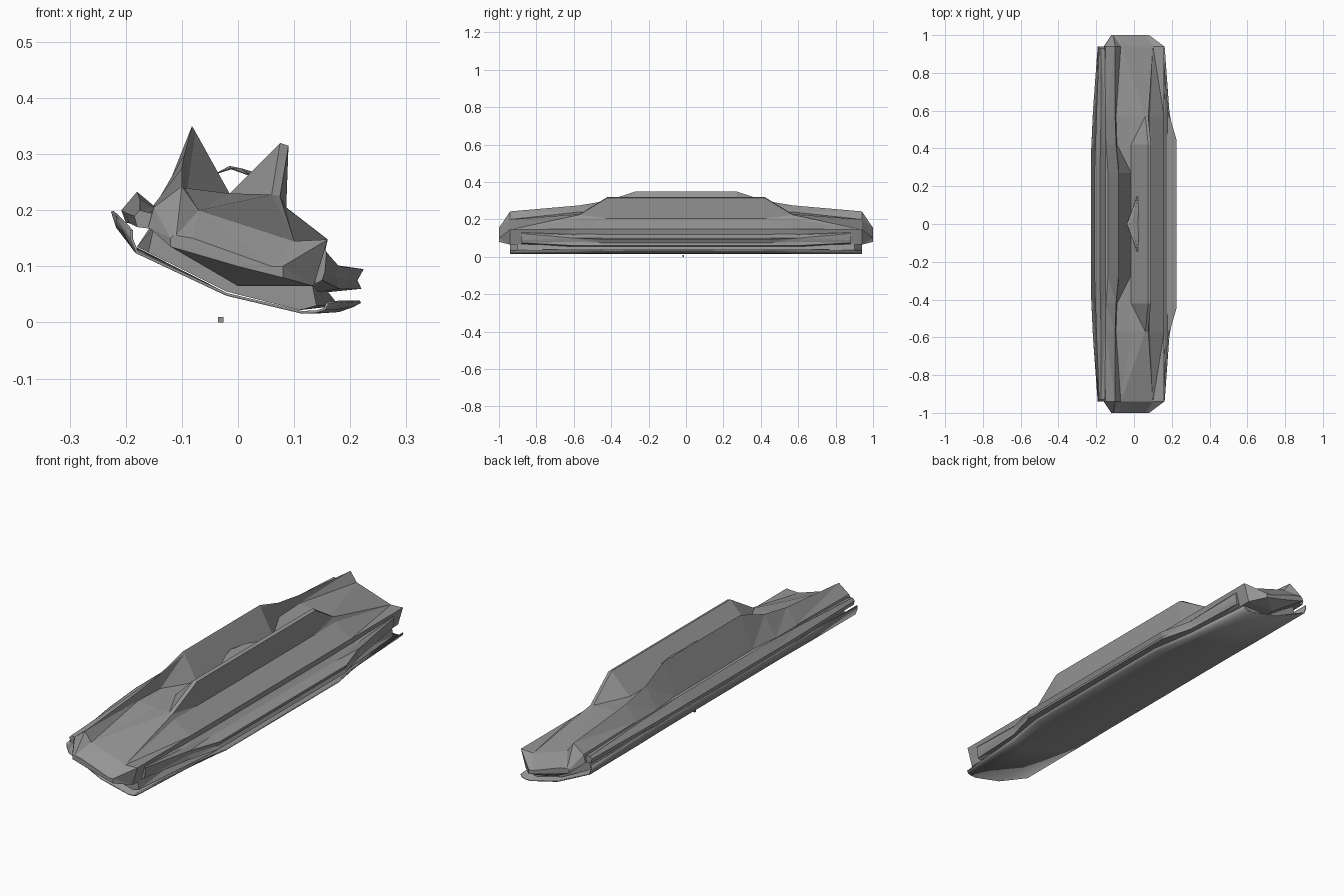
import bpy, bmesh

grey = bpy.data.materials.new("stone_grey")
grey.diffuse_color = (0.3, 0.3, 0.3, 1)


def loft(name, stations, closed=True, thick=0, smooth=False):
    """Skin matching (x, z) sections, given from the end inward, mirrored in y."""
    rows = [(-y, s) for y, s in stations]
    rows += [(y, s) for y, s in reversed(stations) if y > 0]
    bm = bmesh.new()
    rings = [[bm.verts.new((x, y, z)) for x, z in s] for y, s in rows]
    n = len(rings[0])
    for a, b in zip(rings, rings[1:]):
        for i in range(n if closed else n - 1):
            j = (i + 1) % n
            bm.faces.new((a[i], a[j], b[j], b[i]))
    if closed:
        bm.faces.new(rings[0])
        bm.faces.new(rings[-1])
    bmesh.ops.triangulate(bm, faces=bm.faces[:])
    bmesh.ops.remove_doubles(bm, verts=bm.verts[:], dist=0.0005)
    bmesh.ops.recalc_face_normals(bm, faces=bm.faces[:])
    me = bpy.data.meshes.new(name)
    bm.to_mesh(me)
    bm.free()
    ob = bpy.data.objects.new(name, me)
    bpy.context.collection.objects.link(ob)
    me.materials.append(grey)
    if thick:
        mod = ob.modifiers.new("thickness", 'SOLIDIFY')
        mod.thickness = thick
        mod.offset = 0
    if smooth:
        bpy.context.view_layer.objects.active = ob
        ob.select_set(True)
        bpy.ops.object.shade_smooth_by_angle(angle=0.6)
        ob.select_set(False)
    return ob


# Main body: bevelled ends, left fin, sunken valley and right ridge
loft("body", [
    (1.0, [(-.12, .135), (-.12, .15), (-.115, .155), (-.11, .155), (-.08, .15),
           (.06, .10), (.07, .10), (.075, .10), (.08, .10), (.08, .08), (0, .10)]),
    (.94, [(-.16, .17), (-.15, .205), (-.10, .243), (-.10, .243), (-.07, .20),
           (.10, .145), (.10, .145), (.10, .145), (.16, .148), (.135, .065), (0, .065)]),
    (.57, [(-.16, .17), (-.15, .21), (-.10, .275), (-.095, .24), (-.015, .23),
           (.06, .228), (.075, .225), (.085, .205), (.16, .148), (.14, .062), (0, .062)]),
    (.42, [(-.16, .17), (-.15, .205), (-.095, .30), (-.09, .238), (-.015, .23),
           (.075, .32), (.09, .315), (.086, .205), (.16, .148), (.14, .06), (0, .06)]),
    (.27, [(-.16, .17), (-.14, .205), (-.082, .35), (-.076, .34), (-.015, .23),
           (.075, .32), (.09, .315), (.086, .205), (.16, .148), (.14, .06), (0, .06)]),
])

# Curved underside shell with lips along both long edges
loft("underside_shell", [
    (.94, [(-.19, .165), (-.19, .15), (-.18, .125), (-.02, .05), (.115, .018),
           (.14, .019), (.155, .024), (.16, .035)]),
    (.6, [(-.215, .19), (-.205, .165), (-.185, .13), (-.02, .05), (.115, .018),
          (.15, .019), (.175, .025), (.185, .038)]),
    (.4, [(-.224, .198), (-.215, .17), (-.188, .135), (-.02, .05), (.115, .018),
          (.18, .021), (.205, .03), (.218, .037)]),
], closed=False, thick=.005, smooth=True)

# Inner fill that joins the shell to the body
loft("hull_core", [
    (.90, [(-.15, .17), (-.16, .125), (-.02, .055), (.11, .022), (.14, .03), (.13, .08)]),
    (.45, [(-.15, .18), (-.18, .135), (-.02, .055), (.11, .022), (.18, .03), (.14, .08)]),
])

# Shelf along the right side
loft("right_shelf", [
    (.88, [(.13, .13), (.155, .13), (.158, .125), (.155, .09), (.15, .075), (.12, .06)]),
    (.6, [(.13, .13), (.165, .115), (.18, .10), (.175, .08), (.18, .06), (.12, .05)]),
    (.45, [(.13, .14), (.175, .102), (.224, .095), (.213, .075), (.22, .06), (.12, .05)]),
])

# Raised shelf along the left side
loft("left_shelf", [
    (.93, [(-.13, .205), (-.155, .195), (-.175, .20), (-.185, .19), (-.18, .17), (-.14, .165)]),
    (.55, [(-.13, .21), (-.15, .205), (-.175, .22), (-.20, .195), (-.195, .178), (-.14, .165)]),
    (.3, [(-.13, .21), (-.15, .208), (-.18, .233), (-.208, .20), (-.20, .178), (-.14, .165)]),
])

# Thin crescent hood over the valley
loft("crescent_hood", [
    (.155, [(.02, .262), (.021, .263), (.025, .265)]),
    (.07, [(-.012, .274), (.005, .274), (.025, .268)]),
    (.0, [(-.037, .266), (-.015, .278), (.02, .268)]),
], closed=False, thick=.002)

# Loose pebble below the shell
bpy.ops.mesh.primitive_cube_add(size=.01, location=(-.031, -.015, .005))
pebble = bpy.context.object
pebble.name = "pebble"
pebble.data.materials.append(grey)
